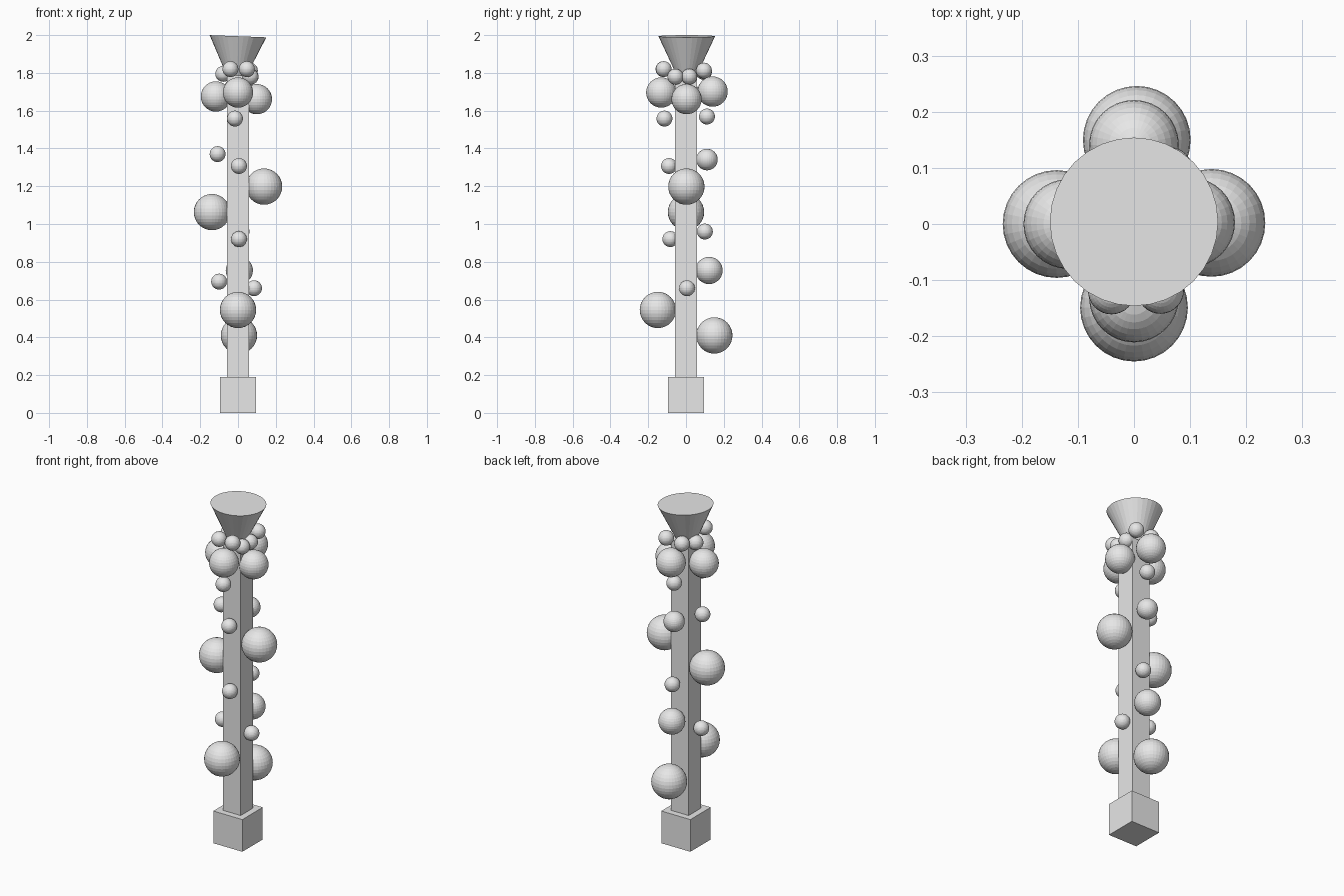
import bpy
from math import radians
from mathutils import Matrix, Vector

cube = bpy.data.objects.get("Cube")
if cube:
    bpy.data.objects.remove(cube, do_unlink=True)

grey = bpy.data.materials.new("plain_grey")
grey.use_nodes = True
colour = (0.8, 0.8, 0.8, 1)
grey.diffuse_color = colour
grey.node_tree.nodes["Principled BSDF"].inputs["Base Color"].default_value = colour


def finish(name):
    obj = bpy.context.object
    obj.name = name
    obj.data.materials.append(grey)
    return obj


def block(name, half, bottom, top):
    bpy.ops.mesh.primitive_cube_add(size=1, location=(0, 0, (bottom + top) / 2))
    obj = finish(name)
    obj.data.transform(Matrix.Diagonal((2 * half, 2 * half, top - bottom, 1)))


def balls(name, radius, centres):
    for i, centre in enumerate(centres, 1):
        bpy.ops.mesh.primitive_uv_sphere_add(segments=32, ring_count=16,
                                             radius=radius, location=centre)
        finish(f"{name}_{i}")


# Square foot and post
block("base", 0.095, 0, 0.19)
block("post", 0.058, 0.19, 1.785)

# Upturned cone, leaning very slightly
height = 0.32
bpy.ops.mesh.primitive_cone_add(vertices=32, radius1=0, radius2=0.15, depth=height)
cone = finish("top_cone")
lean = Matrix.Rotation(radians(2.2), 4, "Y")
cone.data.transform(Matrix.Translation((0, 0.004, 1.994)) @ lean
                    @ Matrix.Translation(Vector((0, 0, -height / 2))))

# Large balls, one on each side of the post
balls("large_ball", 0.096, [(-0.138, 0, 1.063), (0.138, 0.002, 1.198),
                            (0, -0.149, 0.545), (0.005, 0.15, 0.41)])

# Ring of balls under the cone
balls("collar_ball", 0.08, [(0, -0.131, 1.696), (0.1, 0.003, 1.661),
                            (-0.117, 0, 1.675), (0, 0.141, 1.701)])

# Medium balls on the back
balls("lower_back_ball", 0.072, [(0.007, 0.122, 0.754)])
balls("upper_back_ball", 0.057, [(0, 0.111, 1.341)])

# Small balls scattered down the post
balls("small_ball", 0.042, [(-0.016, -0.114, 1.558), (-0.108, 0, 1.37),
                            (0.005, -0.09, 1.307), (0, 0.111, 1.569),
                            (0.005, -0.083, 0.92), (0.019, 0.1, 0.96),
                            (-0.1, 0, 0.695), (0.085, 0.005, 0.66)])

# Small balls around the tip of the cone
balls("crown_ball", 0.042, [(-0.04, -0.119, 1.82), (0.047, -0.118, 1.82),
                            (0.066, -0.056, 1.78), (0.067, 0.017, 1.78),
                            (0.063, 0.095, 1.812), (-0.04, 0.095, 1.805),
                            (-0.078, 0.022, 1.795)])
